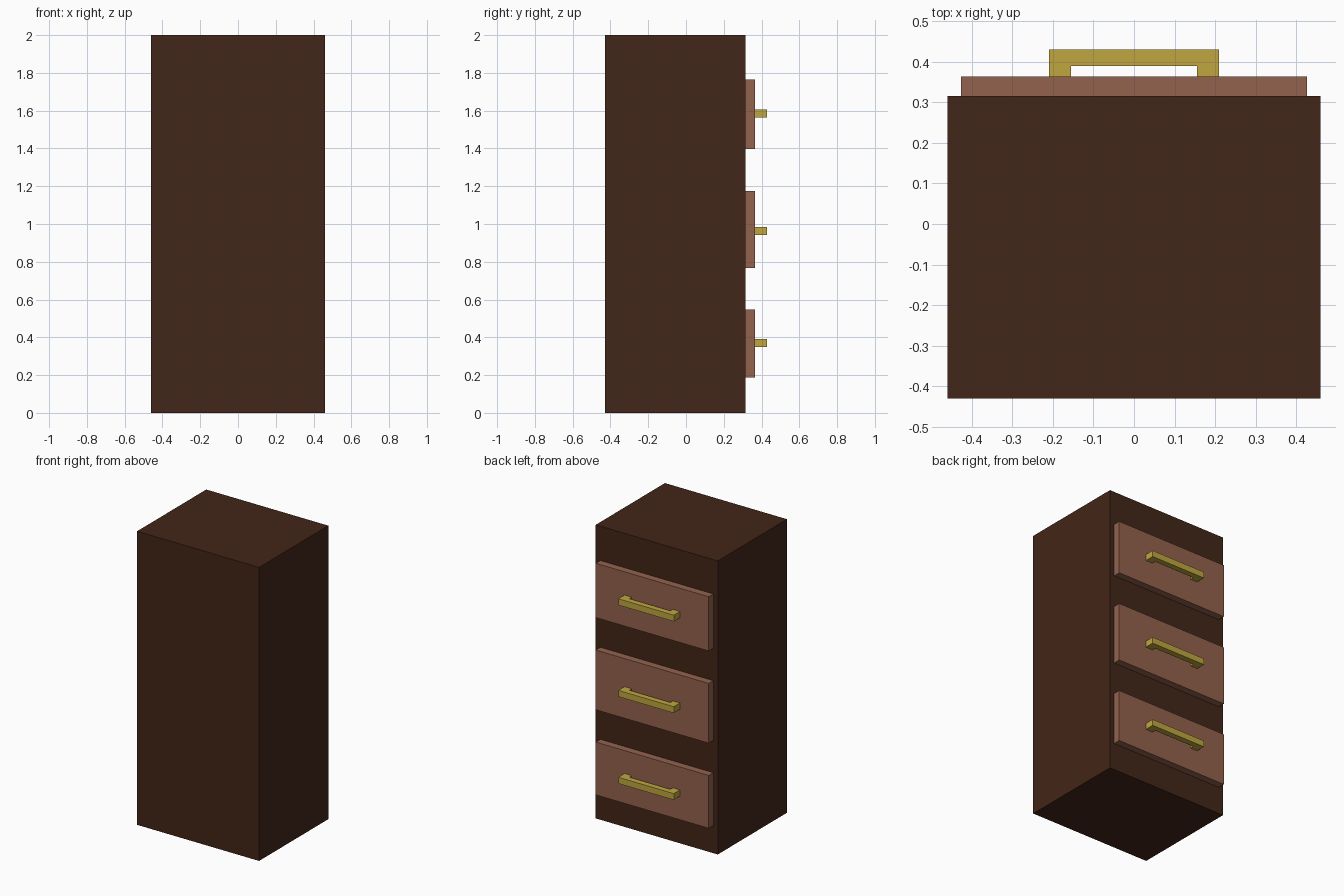
import bpy
import bmesh

if "Cube" in bpy.data.objects:
    bpy.data.objects.remove(bpy.data.objects["Cube"])


def material(name, rgb):
    m = bpy.data.materials.new(name)
    m.diffuse_color = (*rgb, 1)
    m.use_nodes = True
    m.node_tree.nodes["Principled BSDF"].inputs["Base Color"].default_value = m.diffuse_color
    return m


def prism(name, profile, z0, z1, mat):
    """Extrude a closed xy profile (counter-clockwise) from z0 to z1."""
    bm = bmesh.new()
    face = bm.faces.new([bm.verts.new((x, y, z0)) for x, y in profile])
    top = bmesh.ops.extrude_face_region(bm, geom=[face])["geom"]
    verts = [v for v in top if isinstance(v, bmesh.types.BMVert)]
    bmesh.ops.translate(bm, verts=verts, vec=(0, 0, z1 - z0))
    bmesh.ops.recalc_face_normals(bm, faces=bm.faces)
    mesh = bpy.data.meshes.new(name)
    bm.to_mesh(mesh)
    bm.free()
    mesh.materials.append(mat)
    obj = bpy.data.objects.new(name, mesh)
    bpy.context.collection.objects.link(obj)
    return obj


def rect(half_width, y0, y1):
    return [(-half_width, y0), (half_width, y0), (half_width, y1), (-half_width, y1)]


dark_wood = material("dark_wood", (0.055, 0.019, 0.009))
light_wood = material("light_wood", (0.29, 0.122, 0.075))
brass = material("brass", (0.52, 0.38, 0.05))

FRONT, PANEL, BAR_IN, BAR_OUT = 0.315, 0.364, 0.39, 0.43

# Cabinet body
prism("cabinet_body", rect(0.46, -0.43, FRONT), 0, 2, dark_wood)

# Handle outline seen from above: a bar with two posts
half = [(0.155, BAR_IN), (0.155, PANEL), (0.209, PANEL), (0.209, BAR_OUT)]
handle = half + [(-x, y) for x, y in reversed(half)]

# Drawers on the +y side: panel bottom, panel top, handle centre
drawers = {"bottom": (0.188, 0.548, 0.37),
           "middle": (0.768, 1.175, 0.962),
           "top": (1.396, 1.766, 1.586)}
for level, (z0, z1, zh) in drawers.items():
    prism(f"{level}_drawer_front", rect(0.426, FRONT, PANEL), z0, z1, light_wood)
    prism(f"{level}_drawer_handle", handle, zh - 0.0215, zh + 0.0215, brass)
